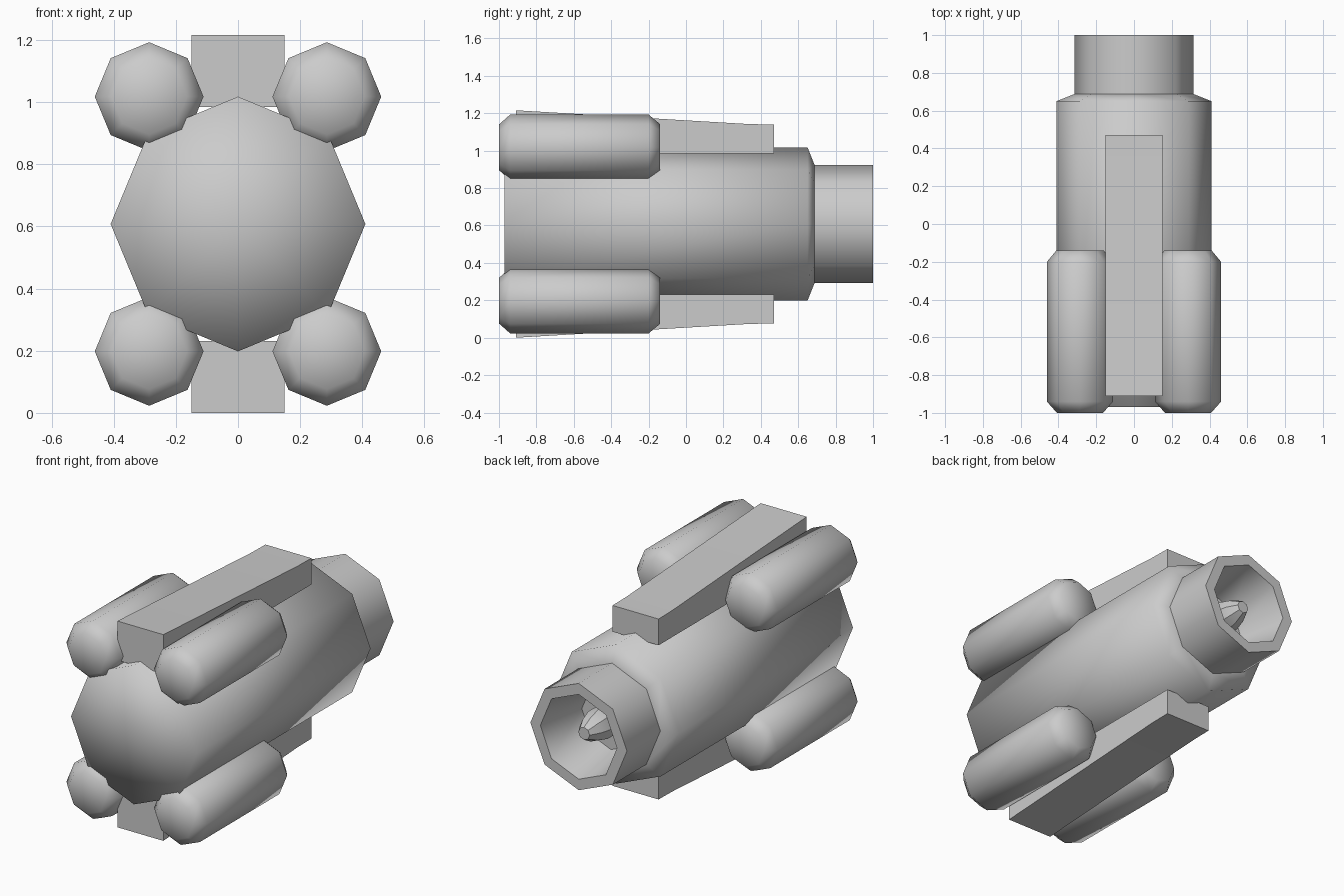
import bpy, bmesh, math

if "Cube" in bpy.data.objects:
    bpy.data.objects.remove(bpy.data.objects["Cube"])

AXIS_Z = 0.608   # height of the long centre axis


def finish(name, bm, angle):
    bmesh.ops.recalc_face_normals(bm, faces=bm.faces[:])
    me = bpy.data.meshes.new(name)
    bm.to_mesh(me)
    bm.free()
    ob = bpy.data.objects.new(name, me)
    bpy.context.collection.objects.link(ob)
    bpy.ops.object.select_all(action='DESELECT')
    ob.select_set(True)
    bpy.context.view_layer.objects.active = ob
    bpy.ops.object.shade_smooth_by_angle(angle=math.radians(angle))
    return ob


def lathe(name, profile, cx=0.0, cz=AXIS_Z, sides=8, angle=50):
    """Turn (radius, y) points around a line parallel to y; radius 0 closes to a point."""
    bm = bmesh.new()
    rings = []
    for r, y in profile:
        if r == 0:
            rings.append([bm.verts.new((cx, y, cz))] * sides)
        else:
            rings.append([bm.verts.new((cx + r * math.cos(2 * math.pi * i / sides), y,
                                        cz + r * math.sin(2 * math.pi * i / sides)))
                          for i in range(sides)])
    for a, b in zip(rings, rings[1:]):
        for i in range(sides):
            j = (i + 1) % sides
            quad = list(dict.fromkeys([a[i], a[j], b[j], b[i]]))
            bm.faces.new(quad)
    return finish(name, bm, angle)


def rail(name, side):
    """Tapered rail, side profile in (y, height above axis) extruded across x."""
    profile = [(-0.91, 0.377), (-0.91, 0.608), (0.34, 0.534), (0.47, 0.532), (0.47, 0.377)]
    bm = bmesh.new()
    verts = [bm.verts.new((-0.15, y, AXIS_Z + side * h)) for y, h in profile]
    face = bm.faces.new(verts)
    out = bmesh.ops.extrude_face_region(bm, geom=[face])
    moved = [v for v in out['geom'] if isinstance(v, bmesh.types.BMVert)]
    bmesh.ops.translate(bm, verts=moved, vec=(0.3, 0, 0))
    return finish(name, bm, 40)


# main octagonal hull, flat front with soft shading
lathe("hull", [(0, -0.97), (0.41, -0.97), (0.41, 0.65), (0.31, 0.69), (0, 0.69)], angle=120)

# hollow exhaust nozzle
lathe("nozzle", [(0.315, 0.68), (0.315, 1.0), (0.25, 1.0), (0.19, 0.70), (0, 0.70)])

# tapered plug inside the nozzle
lathe("nozzle_plug", [(0.06, 0.69), (0.09, 0.76), (0.09, 0.82), (0.07, 0.89), (0.037, 0.95), (0, 0.95)], angle=30)

# four side pods and two rails
for v, side in (("upper", 1), ("lower", -1)):
    for h, sx in (("right", 1), ("left", -1)):
        lathe(f"{v}_{h}_pod",
              [(0, -1.0), (0.122, -1.0), (0.175, -0.94), (0.175, -0.20), (0.125, -0.14), (0, -0.14)],
              cx=sx * 0.286, cz=AXIS_Z + side * 0.41, angle=80)
    rail(f"{v}_rail", side)
